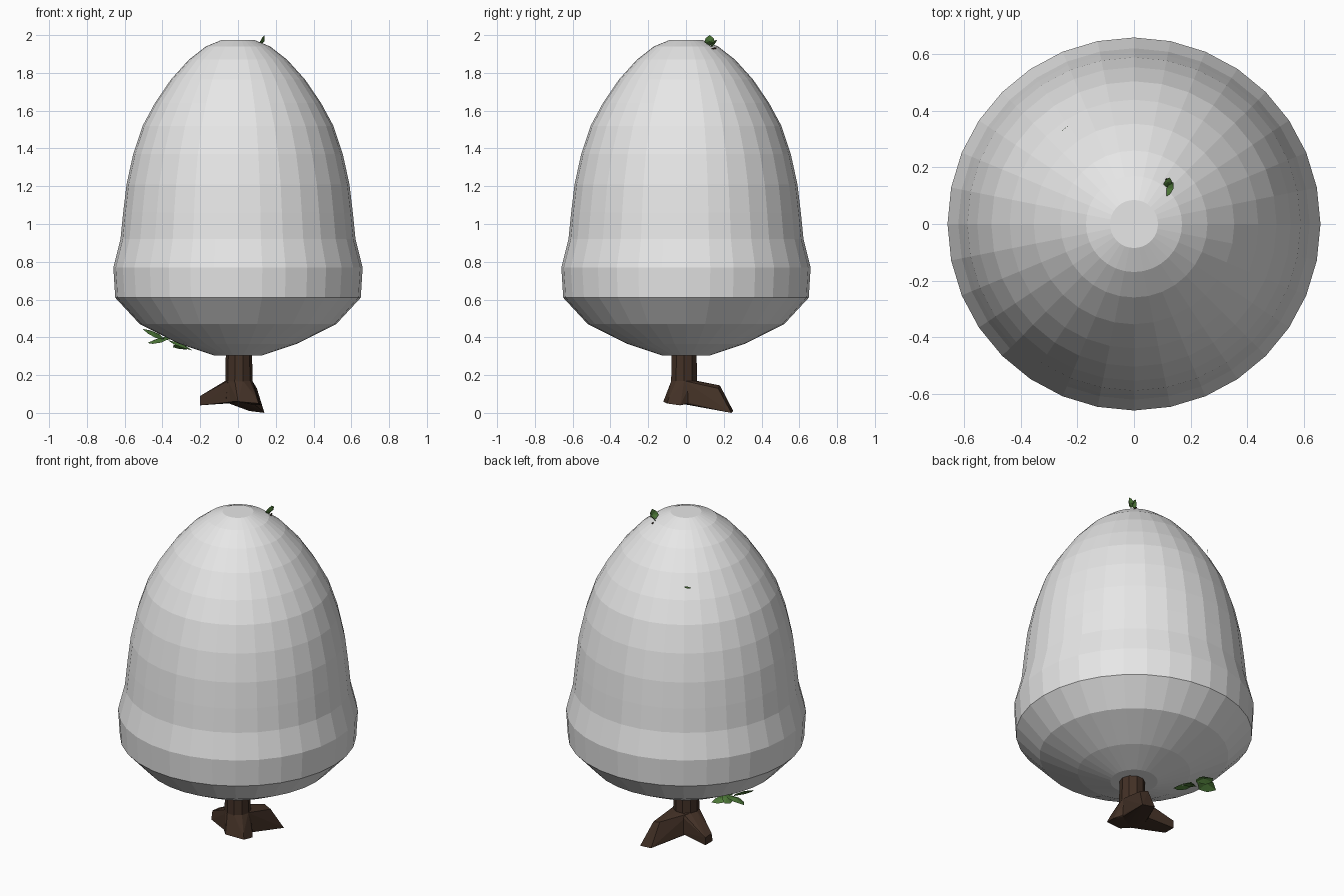
import bpy, bmesh, math
from mathutils import Vector

cube = bpy.data.objects.get("Cube")
if cube:
    bpy.data.objects.remove(cube)


def material(name, rgb):
    mat = bpy.data.materials.new(name)
    mat.use_nodes = True
    mat.diffuse_color = (*rgb, 1)
    mat.node_tree.nodes["Principled BSDF"].inputs["Base Color"].default_value = (*rgb, 1)
    return mat


SNOW = material("pale grey", (0.8, 0.8, 0.8))
BARK = material("dark bark", (0.055, 0.03, 0.019))
LEAF = material("leaf green", (0.075, 0.19, 0.04))


def finish(bm, name, mat):
    mesh = bpy.data.meshes.new(name)
    bm.to_mesh(mesh)
    bm.free()
    mesh.materials.append(mat)
    obj = bpy.data.objects.new(name, mesh)
    bpy.context.collection.objects.link(obj)
    return obj


def ring(radius, z, sides, cx=0, cy=0):
    angles = [2 * math.pi * i / sides for i in range(sides)]
    return [(cx + radius * math.cos(a), cy + radius * math.sin(a), z) for a in angles]


def lathe(name, profile, sides, mat, cx=0, cy=0):
    bm = bmesh.new()
    rings = [[bm.verts.new(p) for p in ring(r, z, sides, cx, cy)] for r, z in profile]
    for low, high in zip(rings, rings[1:]):
        for i in range(sides):
            j = (i + 1) % sides
            bm.faces.new((low[i], low[j], high[j], high[i]))
    bm.faces.new(rings[0][::-1])
    bm.faces.new(rings[-1])
    return finish(bm, name, mat)


def hull(name, points, mat):
    bm = bmesh.new()
    for p in points:
        bm.verts.new(p)
    result = bmesh.ops.convex_hull(bm, input=bm.verts)
    loose = {v for v in result["geom_interior"] if isinstance(v, bmesh.types.BMVert)}
    bmesh.ops.delete(bm, geom=list(loose), context="VERTS")
    bmesh.ops.recalc_face_normals(bm, faces=bm.faces)
    return finish(bm, name, mat)


def leaf(name, base, tip, side, fold):
    """Folded pointed leaf: two halves that meet along a raised midrib."""
    base, tip, side, fold = map(Vector, (base, tip, side, fold))
    bm = bmesh.new()
    mid = [bm.verts.new(p) for p in (base, base.lerp(tip, 0.5) + fold, tip)]
    for s in (-1, 1):
        a = bm.verts.new(base.lerp(tip, 0.3) + side * s)
        b = bm.verts.new(base.lerp(tip, 0.7) + side * s * 0.8)
        bm.faces.new((mid[0], a, mid[1]))
        bm.faces.new((mid[1], a, b))
        bm.faces.new((mid[1], b, mid[2]))
    return finish(bm, name, LEAF)


# Faceted canopy, from the underside to the crown
lathe("canopy", [
    (0.13, 0.305), (0.31, 0.365), (0.52, 0.47), (0.65, 0.61), (0.66, 0.77),
    (0.622, 0.92), (0.608, 1.06), (0.59, 1.21), (0.555, 1.37), (0.505, 1.52),
    (0.44, 1.64), (0.355, 1.765), (0.26, 1.87), (0.17, 1.94), (0.085, 1.975),
], 32, SNOW)

# Trunk and the spreading roots
TX, TY = 0.005, -0.01
lathe("trunk", [(0.085, 0.06), (0.072, 0.17), (0.068, 0.4)], 10, BARK, TX, TY)
collar = ring(0.071, 0.17, 10, TX, TY) + ring(0.08, 0.06, 10, TX, TY)
hull("back_root", collar + [(0.05, 0.18, 0.145), (0.1, 0.17, 0.13), (0.14, 0.24, 0.0),
                            (0.06, 0.25, 0.01)], BARK)
hull("side_root", collar + [(-0.2, 0.03, 0.04), (-0.2, 0.1, 0.04), (-0.2, 0.04, 0.09),
                            (-0.2, 0.1, 0.085)], BARK)
hull("front_root", collar + [(0.0, -0.12, 0.06), (0.11, -0.1, 0.05), (0.12, -0.03, 0.04),
                             (0.1, -0.09, 0.08)], BARK)

# Sprout on the crown
leaf("sprout_leaf", (0.115, 0.125, 1.945), (0.14, 0.125, 2.0), (0.008, 0.027, 0), (0.012, 0, -0.005))
leaf("sprout_side_leaf", (0.115, 0.13, 1.94), (0.125, 0.165, 1.975), (0.014, 0, 0.01), (0, 0, 0.006))
curve = bpy.data.curves.new("sprout_stem", "CURVE")
curve.dimensions = "3D"
curve.bevel_depth = 0.004
curve.bevel_resolution = 0
spline = curve.splines.new("POLY")
path = [(0.11, 0.1, 1.94), (0.125, 0.13, 1.925), (0.115, 0.16, 1.932)]
spline.points.add(len(path) - 1)
for point, p in zip(spline.points, path):
    point.co = (*p, 1)
curve.materials.append(BARK)
bpy.context.collection.objects.link(bpy.data.objects.new("sprout_stem", curve))

# Leaf tip poking through the back of the canopy
leaf("back_leaf_tip", (-0.255, 0.33, 1.70), (-0.235, 0.345, 1.715), (0.012, 0.01, 0), (0, 0, 0.006))

# Leaf cluster under the canopy
CLUSTER = [
    ((-0.39, 0.1, 0.39), (-0.505, 0.07, 0.445), (0.01, 0.035, 0.01)),
    ((-0.36, 0.11, 0.395), (-0.48, 0.13, 0.37), (0.01, 0.045, 0.015)),
    ((-0.36, 0.1, 0.39), (-0.40, 0.20, 0.385), (0.035, 0.0, 0.01)),
    ((-0.37, 0.08, 0.385), (-0.24, 0.05, 0.33), (0.01, 0.035, 0.005)),
    ((-0.34, 0.08, 0.36), (-0.27, 0.14, 0.335), (0.025, -0.025, 0.005)),
]
for i, (base, tip, side) in enumerate(CLUSTER, 1):
    leaf(f"lower_leaf_{i}", base, tip, side, (0, 0, 0.012))
